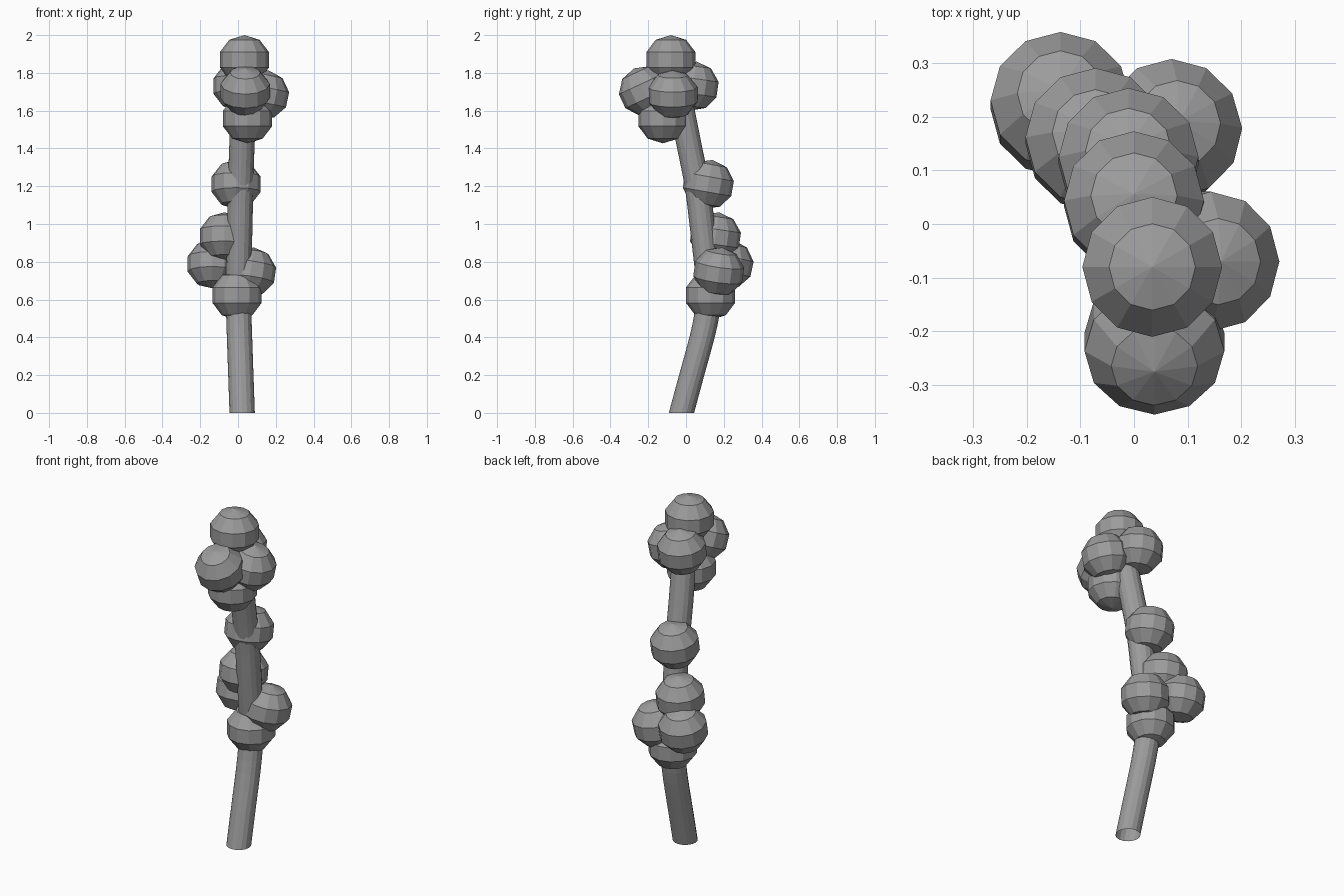
import bpy, bmesh, math
from mathutils import Vector, Matrix

cube = bpy.data.objects.get("Cube")
if cube:
    bpy.data.objects.remove(cube, do_unlink=True)

# One plain grey for everything
GREY = (0.33, 0.33, 0.33, 1)
mat = bpy.data.materials.new("plain grey")
mat.use_nodes = True
mat.diffuse_color = GREY
bsdf = next(n for n in mat.node_tree.nodes if n.type == 'BSDF_PRINCIPLED')
bsdf.inputs["Base Color"].default_value = GREY


def add_object(name, bm):
    mesh = bpy.data.meshes.new(name)
    bm.to_mesh(mesh)
    bm.free()
    mesh.materials.append(mat)
    obj = bpy.data.objects.new(name, mesh)
    bpy.context.collection.objects.link(obj)
    return obj


# Curved stem: an open tube swept through level rings
PATH = [Vector(p) for p in (
    (0.022, -0.024, 0), (0.015, 0.03, 0.2), (0.008, 0.085, 0.4),
    (0.004, 0.112, 0.53), (0.002, 0.124, 0.65), (0.004, 0.112, 0.77),
    (0.01, 0.085, 1.0), (0.014, 0.06, 1.2), (0.02, 0.02, 1.4),
    (0.03, -0.02, 1.6), (0.035, -0.045, 1.72))]
SIDES = 16
STEM_RADIUS = 0.067


def sweep_path(points, steps=2):
    """Smooth the path with a spline through its points."""
    ends = [2 * points[0] - points[1], *points, 2 * points[-1] - points[-2]]
    for a, b, c, d in zip(ends, ends[1:], ends[2:], ends[3:]):
        for i in range(steps):
            t = i / steps
            yield 0.5 * (2 * b + (c - a) * t + (2 * a - 5 * b + 4 * c - d) * t**2
                         + (3 * b - a - 3 * c + d) * t**3)
    yield points[-1]


bm = bmesh.new()
rings = []
for centre in sweep_path(PATH):
    angles = [math.tau * i / SIDES for i in range(SIDES)]
    rings.append([bm.verts.new(centre + STEM_RADIUS * Vector((math.cos(a), math.sin(a), 0)))
                  for a in angles])
for low, high in zip(rings, rings[1:]):
    for i in range(SIDES):
        j = (i + 1) % SIDES
        bm.faces.new((low[i], low[j], high[j], high[i]))
add_object("stem", bm)

# Low-poly buds: centre, then the lean outward from the stem in degrees (x, y)
BUDS = {
    "top_bud": ((0.034, -0.08, 1.869), (0, 0)),
    "upper_front_bud": ((0.038, -0.22, 1.705), (0, -25)),
    "upper_left_bud": ((0.135, -0.07, 1.685), (12, 0)),
    "upper_back_bud": ((0.0, 0.038, 1.73), (0, 8)),
    "upper_low_bud": ((0.05, -0.122, 1.558), (0, 0)),
    "middle_bud": ((-0.01, 0.118, 1.21), (0, 10)),
    "lower_high_bud": ((-0.072, 0.156, 0.932), (0, 8)),
    "lower_right_bud": ((-0.137, 0.222, 0.788), (0, 12)),
    "lower_left_bud": ((0.067, 0.173, 0.747), (8, 8)),
    "lower_base_bud": ((-0.005, 0.13, 0.623), (0, 0)),
}
for name, (centre, lean) in BUDS.items():
    bm = bmesh.new()
    bmesh.ops.create_uvsphere(bm, u_segments=12, v_segments=5, radius=0.137)
    bmesh.ops.scale(bm, vec=(1, 1, 0.956), verts=bm.verts)
    obj = add_object(name, bm)
    tilt = (Matrix.Rotation(math.radians(lean[0]), 4, 'Y')
            @ Matrix.Rotation(math.radians(-lean[1]), 4, 'X'))
    obj.matrix_world = Matrix.Translation(centre) @ tilt
